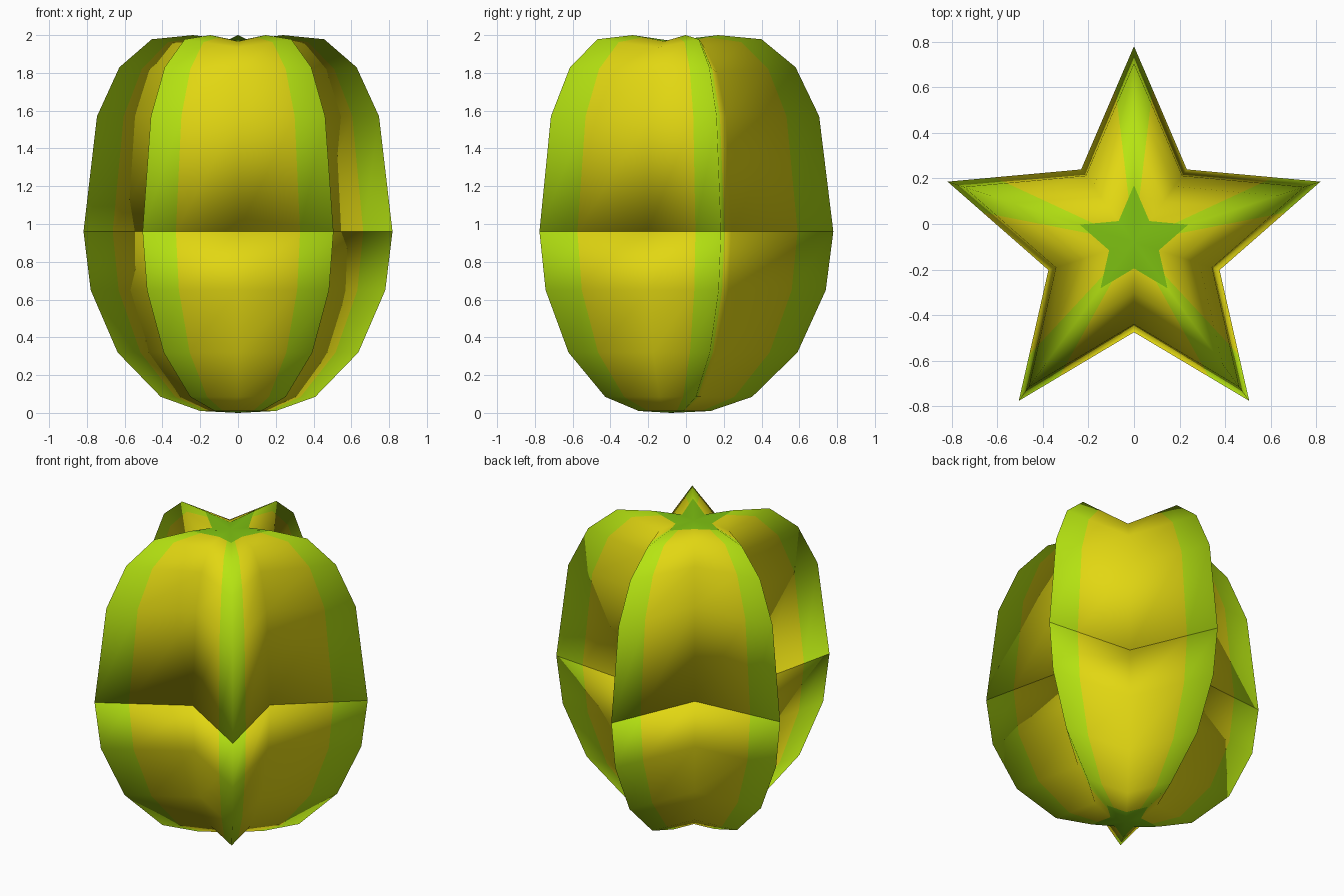
import bpy, bmesh, math
from mathutils import Vector

if "Cube" in bpy.data.objects:
    bpy.data.objects.remove(bpy.data.objects["Cube"])

CY = -0.08       # star axis offset so the bounding box is centred
RATIO = 0.459    # valley radius / tip radius
CUT = 0.35       # width of the lime strip, measured from the ridge


def material(name, rgb):
    m = bpy.data.materials.new(name)
    m.diffuse_color = (*rgb, 1)
    m.use_nodes = True
    m.node_tree.nodes["Principled BSDF"].inputs["Base Color"].default_value = m.diffuse_color
    return m


MATS = [material("yellow flesh", (0.76, 0.68, 0.006)),
        material("lime ridge", (0.47, 0.78, 0.006)),
        material("green end", (0.21, 0.54, 0.006))]


def star_ring(radius, z_tip, z_valley):
    """Ten points: tips at even indices, valleys at odd ones."""
    pts = []
    for i in range(10):
        a = math.radians(90 + 36 * i)
        r = radius if i % 2 == 0 else radius * RATIO
        z = z_tip if i % 2 == 0 else z_valley
        pts.append(Vector((r * math.cos(a), CY + r * math.sin(a), z)))
    return pts


def refine(ring):
    """Insert the strip border between every tip and valley."""
    out = []
    for i, p in enumerate(ring):
        q = ring[(i + 1) % 10]
        out += [p, p.lerp(q, CUT if i % 2 == 0 else 1 - CUT)]
    return out


def build(rings, low, high, end):
    """Loft the rings and close both ends with fans; end is the green fan."""
    bm = bmesh.new()
    vs = [[bm.verts.new(p) for p in r] for r in rings]
    poles = [bm.verts.new(low), bm.verts.new(high)]
    n = len(rings[0])
    for k in range(len(rings) - 1):
        for i in range(n):
            j = (i + 1) % n
            f = bm.faces.new((vs[k][i], vs[k][j], vs[k + 1][j], vs[k + 1][i]))
            f.material_index = 1 if i % 4 in (0, 3) else 0
    for i in range(n):
        j = (i + 1) % n
        a = bm.faces.new((vs[0][j], vs[0][i], poles[0]))
        b = bm.faces.new((vs[-1][i], vs[-1][j], poles[1]))
        a.material_index = 2 if end == "low" else 0
        b.material_index = 2 if end == "high" else 0
    bm.normal_update()
    return bm


def fruit_half(name, profile, z_low, z_high, end):
    low, high = Vector((0, CY, z_low)), Vector((0, CY, z_high))
    rings = [star_ring(*p) for p in profile]
    # normals of the plain star, shared by the cut one for even shading
    coarse = build(rings, low, high, end)
    coarse.verts.ensure_lookup_table()
    nor = [v.normal.copy() for v in coarse.verts]
    coarse.free()
    normals = []
    for k in range(len(rings)):
        normals += refine(nor[k * 10:k * 10 + 10])
    normals = [v.normalized() for v in normals + nor[-2:]]
    bm = build([refine(r) for r in rings], low, high, end)
    me = bpy.data.meshes.new(name)
    bm.to_mesh(me)
    bm.free()
    for m in MATS:
        me.materials.append(m)
    for p in me.polygons:
        p.use_smooth = True
    me.normals_split_custom_set_from_vertices([tuple(v) for v in normals])
    bpy.context.collection.objects.link(bpy.data.objects.new(name, me))


# upper half of the fruit, dimpled at the top
fruit_half("upper_half",
           [(0.86, 0.96, 0.96), (0.785, 1.57, 1.57), (0.66, 1.83, 1.805),
            (0.48, 1.978, 1.935), (0.25, 2.0, 1.967)], 0.96, 1.97, "high")
# lower half of the fruit, tapering to the base
fruit_half("lower_half",
           [(0.21, 0.01, 0.01), (0.43, 0.085, 0.085), (0.67, 0.32, 0.32),
            (0.82, 0.65, 0.65), (0.86, 0.96, 0.96)], 0.0, 0.96, "low")
